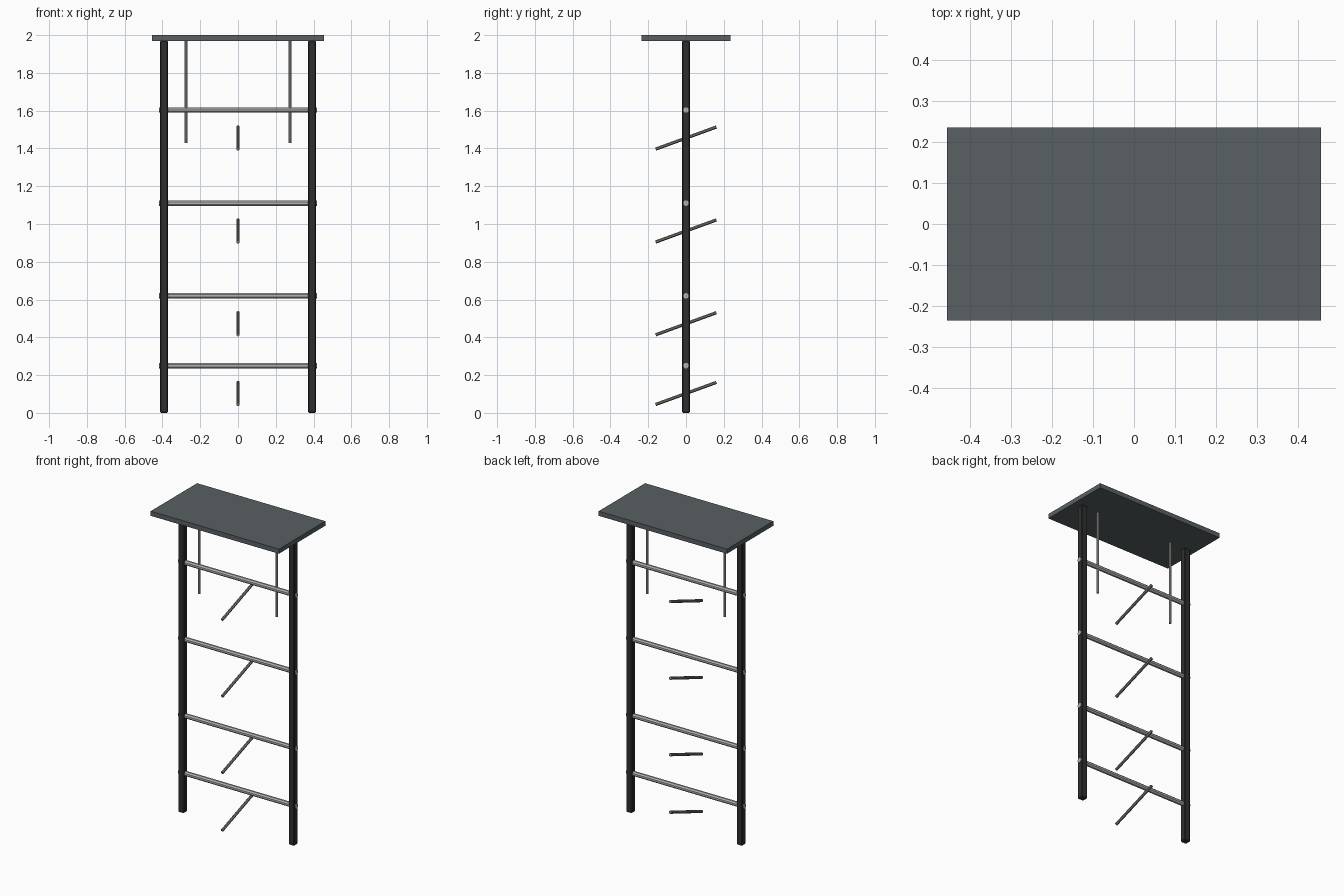
import bpy
from math import radians, cos, pi
from mathutils import Matrix

cube = bpy.data.objects.get("Cube")
if cube:
    bpy.data.objects.remove(cube, do_unlink=True)


def material(name, rgb):
    mat = bpy.data.materials.new(name)
    mat.use_nodes = True
    mat.diffuse_color = (*rgb, 1)
    mat.node_tree.nodes["Principled BSDF"].inputs["Base Color"].default_value = (*rgb, 1)
    return mat


SLATE = material("slate grey", (0.1, 0.115, 0.125))
BLACK = material("charcoal black", (0.028, 0.028, 0.03))
SILVER = material("light steel", (0.46, 0.46, 0.45))
STEEL = material("dark steel", (0.24, 0.24, 0.23))


def box(name, size, center, mat, bevel=0):
    bpy.ops.mesh.primitive_cube_add(size=1)
    ob = bpy.context.object
    ob.name = name
    ob.data.transform(Matrix.Diagonal((*size, 1)))
    ob.location = center
    ob.data.materials.append(mat)
    if bevel:
        mod = ob.modifiers.new("Bevel", "BEVEL")
        mod.width = bevel
        mod.segments = 1
    return ob


def bar(name, width, length, center, rotation, mat, sides=8):
    """Faceted bar, width measured across the flats."""
    radius = width / 2 / cos(pi / sides)
    bpy.ops.mesh.primitive_cylinder_add(vertices=sides, radius=radius, depth=length)
    ob = bpy.context.object
    ob.name = name
    ob.data.transform(Matrix.Rotation(pi / sides, 4, "Z"))
    ob.location = center
    ob.rotation_euler = rotation
    ob.data.materials.append(mat)
    return ob


# Top shelf
box("top_shelf", (0.91, 0.47, 0.03), (0, 0, 1.985), SLATE)

# Uprights and the thin rods hanging from the shelf
for side, s in (("left", 1), ("right", -1)):
    box(f"{side}_upright", (0.042, 0.04, 1.97), (s * 0.392, 0, 0.985), BLACK, 0.005)
    bar(f"{side}_hanging_rod", 0.015, 0.54, (s * 0.275, 0, 1.70), (0, 0, 0), SILVER)

# Cross rungs, ends poking through the uprights
for i, z in enumerate((0.25, 0.62, 1.11, 1.603), 1):
    bar(f"rung_{i}", 0.028, 0.834, (0, 0, z), (0, radians(90), 0), SILVER)

# Sloping pegs, lower at the front
for i, z in enumerate((0.103, 0.472, 0.963, 1.455), 1):
    bar(f"sloping_peg_{i}", 0.017, 0.342, (0, 0, z), (radians(-70), 0, 0), STEEL)
